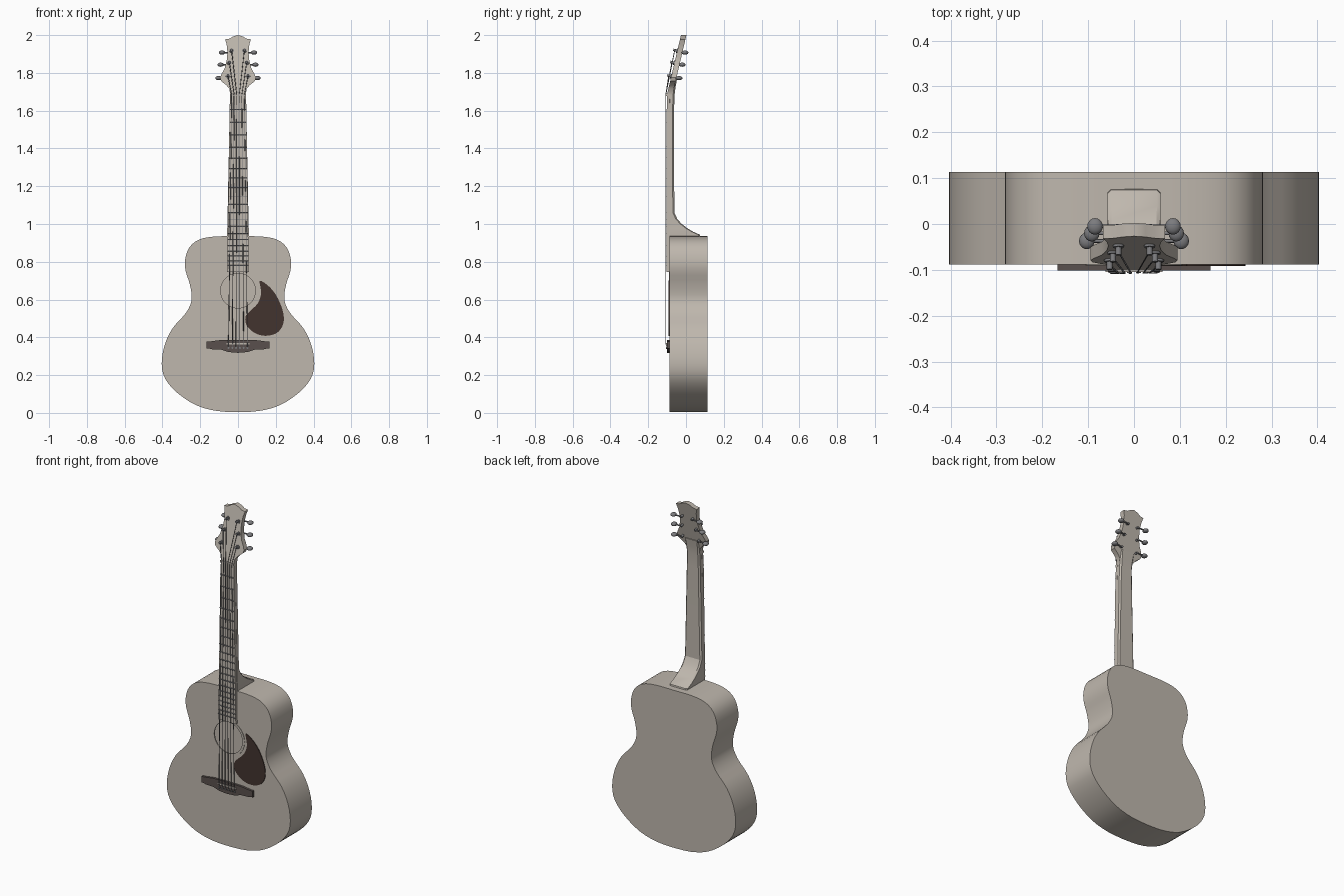
import bpy, bmesh, math
from mathutils import Vector

if "Cube" in bpy.data.objects:
    bpy.data.objects.remove(bpy.data.objects["Cube"])


def material(name, rgb):
    m = bpy.data.materials.new(name)
    m.diffuse_color = (*rgb, 1)
    m.use_nodes = True
    m.node_tree.nodes["Principled BSDF"].inputs["Base Color"].default_value = m.diffuse_color
    return m


wood = material("wood", (0.52, 0.475, 0.42))
dark = material("dark_wood", (0.10, 0.08, 0.075))
guard = material("dark_brown", (0.055, 0.034, 0.028))
metal = material("metal", (0.2, 0.2, 0.21))


def finish(name, bm, mat, angle=35):
    bmesh.ops.recalc_face_normals(bm, faces=bm.faces)
    me = bpy.data.meshes.new(name)
    bm.to_mesh(me)
    bm.free()
    me.materials.append(mat)
    me.shade_smooth()
    me.set_sharp_from_angle(angle=math.radians(angle))
    ob = bpy.data.objects.new(name, me)
    bpy.context.collection.objects.link(ob)
    return ob


def spline(pts, steps, closed=False):
    """Catmull-Rom curve through 2D points."""
    n, out = len(pts), []
    get = (lambda i: Vector(pts[i % n])) if closed else (lambda i: Vector(pts[max(0, min(n - 1, i))]))
    for i in range(n if closed else n - 1):
        a, b, c, d = (get(i + k) for k in (-1, 0, 1, 2))
        for s in range(steps):
            t = s / steps
            out.append(0.5 * (2 * b + (c - a) * t + (2 * a - 5 * b + 4 * c - d) * t * t
                              + (3 * b - a - 3 * c + d) * t ** 3))
    if not closed:
        out.append(Vector(pts[-1]))
    return out


def mirrored(half):
    """Close a right-hand outline whose ends lie on x = 0."""
    return [tuple(p) for p in half] + [(-p[0], p[1]) for p in reversed(half[1:-1])]


def prism(name, pts, y0, y1, mat, lean=lambda z: 0):
    bm = bmesh.new()
    f = [bm.verts.new((x, y0 + lean(z), z)) for x, z in pts]
    b = [bm.verts.new((x, y1 + lean(z), z)) for x, z in pts]
    bm.faces.new(f)
    bm.faces.new(b[::-1])
    for i in range(len(pts)):
        j = (i + 1) % len(pts)
        bm.faces.new((f[i], b[i], b[j], f[j]))
    return finish(name, bm, mat)


def loft(name, sections, mat, chamfer=0.0):
    """Sections are (z, front y, back y, half width)."""
    bm = bmesh.new()
    rings = []
    for z, yf, yb, w in sections:
        c = max(chamfer, 0.0005)
        ring = [(-w, yf), (w, yf), (w, yb - c), (w - c, yb), (c - w, yb), (-w, yb - c)]
        rings.append([bm.verts.new((x, y, z)) for x, y in ring])
    for r, s in zip(rings, rings[1:]):
        for i in range(6):
            j = (i + 1) % 6
            bm.faces.new((r[i], r[j], s[j], s[i]))
    bm.faces.new(rings[0])
    bm.faces.new(rings[-1])
    return finish(name, bm, mat, 25)


def tube(name, pts, r, mat, res=2):
    cu = bpy.data.curves.new(name, 'CURVE')
    cu.dimensions = '3D'
    cu.bevel_depth, cu.bevel_resolution, cu.use_fill_caps = r, res, True
    sp = cu.splines.new('POLY')
    sp.points.add(len(pts) - 1)
    for p, q in zip(sp.points, pts):
        p.co = (*q, 1)
    cu.materials.append(mat)
    ob = bpy.data.objects.new(name, cu)
    bpy.context.collection.objects.link(ob)
    return ob


FRONT, BACK, HOLE_Z = -0.088, 0.113, 0.647

# Hollow body with an open sound hole
half = spline([(0, 0.004), (0.11, 0.010), (0.22, 0.04), (0.32, 0.105), (0.385, 0.18), (0.404, 0.26),
               (0.388, 0.36), (0.345, 0.45), (0.275, 0.53), (0.245, 0.60), (0.255, 0.68), (0.277, 0.75),
               (0.28, 0.81), (0.258, 0.875), (0.205, 0.918), (0.12, 0.934), (0, 0.935)], 3)
outline = mirrored(half)
bm = bmesh.new()
f = [bm.verts.new((x, FRONT, z)) for x, z in outline]
b = [bm.verts.new((x, BACK, z)) for x, z in outline]
for i in range(len(f)):
    j = (i + 1) % len(f)
    bm.faces.new((f[i], b[i], b[j], f[j]))
bm.faces.new(b)
hole = [bm.verts.new((0.092 * math.cos(a), FRONT, HOLE_Z + 0.092 * math.sin(a)))
        for a in (2 * math.pi * k / 40 for k in range(40))]
edges = [bm.edges.new((hole[i - 1], hole[i])) for i in range(40)]
edges += [bm.edges.get((f[i - 1], f[i])) for i in range(len(f))]
bmesh.ops.triangle_fill(bm, edges=edges, use_beauty=True, normal=(0, -1, 0))
finish("body", bm, wood)

# Ring around the sound hole
bm = bmesh.new()
loops = []
for r, y in ((0.092, FRONT + 0.004), (0.092, FRONT - 0.003), (0.106, FRONT - 0.003), (0.106, FRONT + 0.001)):
    loops.append([bm.verts.new((r * math.cos(a), y, HOLE_Z + r * math.sin(a)))
                  for a in (2 * math.pi * k / 40 for k in range(40))])
for p, q in zip(loops, loops[1:]):
    for i in range(40):
        bm.faces.new((p[i - 1], p[i], q[i], q[i - 1]))
finish("sound_hole_ring", bm, wood)

# Pickguard
teardrop = [(0.116, 0.70), (0.158, 0.675), (0.20, 0.626), (0.232, 0.557), (0.243, 0.50), (0.233, 0.455),
            (0.20, 0.42), (0.142, 0.408), (0.085, 0.425), (0.045, 0.465), (0.04, 0.51), (0.065, 0.54),
            (0.105, 0.58), (0.122, 0.63), (0.118, 0.67)]
prism("pickguard", spline(teardrop, 3, True), FRONT - 0.004, FRONT + 0.001, guard)

# Bridge, saddle
bridge = [(0, 0.318), (0.05, 0.322), (0.09, 0.335), (0.14, 0.337), (0.155, 0.342), (0.167, 0.342),
          (0.167, 0.378), (0.15, 0.378), (0.09, 0.386), (0, 0.387)]
prism("bridge", mirrored(bridge), -0.101, FRONT + 0.002, dark)
prism("saddle", [(-0.062, 0.362), (0.062, 0.362), (0.062, 0.369), (-0.062, 0.369)], -0.105, -0.1, wood)

# Neck with curved heel
loft("neck", [(0.93, FRONT, 0.077, 0.058), (0.943, FRONT, 0.074, 0.058), (0.958, FRONT, 0.04, 0.058),
              (0.977, FRONT, 0.008, 0.057), (1.0, FRONT, -0.022, 0.056), (1.025, FRONT, -0.045, 0.056),
              (1.06, FRONT, -0.062, 0.055), (1.6, FRONT, -0.063, 0.044), (1.68, FRONT, -0.061, 0.042),
              (1.72, -0.082, -0.056, 0.043), (1.765, -0.072, -0.048, 0.046)], wood, 0.008)
loft("fretboard", [(0.745, -0.102, -0.087, 0.057), (1.6, -0.102, -0.087, 0.0445),
                   (1.685, -0.099, -0.085, 0.0425)], wood)


def neck_half(z):
    return 0.057 - (z - 0.745) * 0.0149


# Frets and nut
for n in range(1, 21):
    z = 0.365 + 1.315 * 2 ** (-n / 12)
    w = neck_half(z)
    tube("fret", [(-w, -0.102, z), (w, -0.102, z)], 0.003, metal, 1)
prism("nut", [(-0.043, 1.677), (0.043, 1.677), (0.043, 1.69), (-0.043, 1.69)], -0.105, -0.088, wood)


# Headstock, leaning back
def lean(z):
    return -0.083 + 0.235 * (z - 1.76)


head = [(0, 1.685), (0.042, 1.685), (0.045, 1.715), (0.062, 1.735), (0.09, 1.757), (0.095, 1.775),
        (0.088, 1.793), (0.07, 1.825), (0.059, 1.87), (0.056, 1.91), (0.06, 1.95), (0.068, 1.978),
        (0.045, 1.981), (0.025, 1.993), (0, 2.0)]
prism("headstock", mirrored(head), 0, 0.029, wood, lean)

# Tuners and strings
normal = Vector((0, -1, 0.235)).normalized()
posts = [(0.053, 1.782, 0.103), (0.046, 1.853, 0.092), (0.034, 1.917, 0.085)]
for side in (-1, 1):
    for i, (px, pz, kx) in enumerate(posts):
        p = Vector((side * px, lean(pz), pz))
        tube("tuner_post", [p - normal * 0.046, p + normal * 0.022], 0.0065, metal)
        tube("tuner_collar", [p, p + normal * 0.005], 0.012, metal)
        axle = p - normal * 0.042
        knob = Vector((side * kx, axle.y, axle.z))
        tube("tuner_axle", [axle, knob], 0.004, metal)
        bm = bmesh.new()
        bmesh.ops.create_uvsphere(bm, u_segments=16, v_segments=10, radius=1)
        bmesh.ops.scale(bm, vec=(0.017, 0.018, 0.011), verts=bm.verts)
        bmesh.ops.translate(bm, vec=knob, verts=bm.verts)
        finish("tuner_knob", bm, metal)
        # outer strings go to the lowest posts
        k = 2.5 - i
        bx, nx = side * k * 0.02, side * k * 0.0135
        wrap = p + normal * 0.014
        tube("string", [(bx, -0.098, 0.346), (bx, -0.107, 0.366), (nx, -0.107, 1.684), wrap],
             0.0022 if side < 0 else 0.0017, metal, 1)
        tube("bridge_pin", [(bx, -0.098, 0.344), (bx, -0.107, 0.344)], 0.0055, metal)
